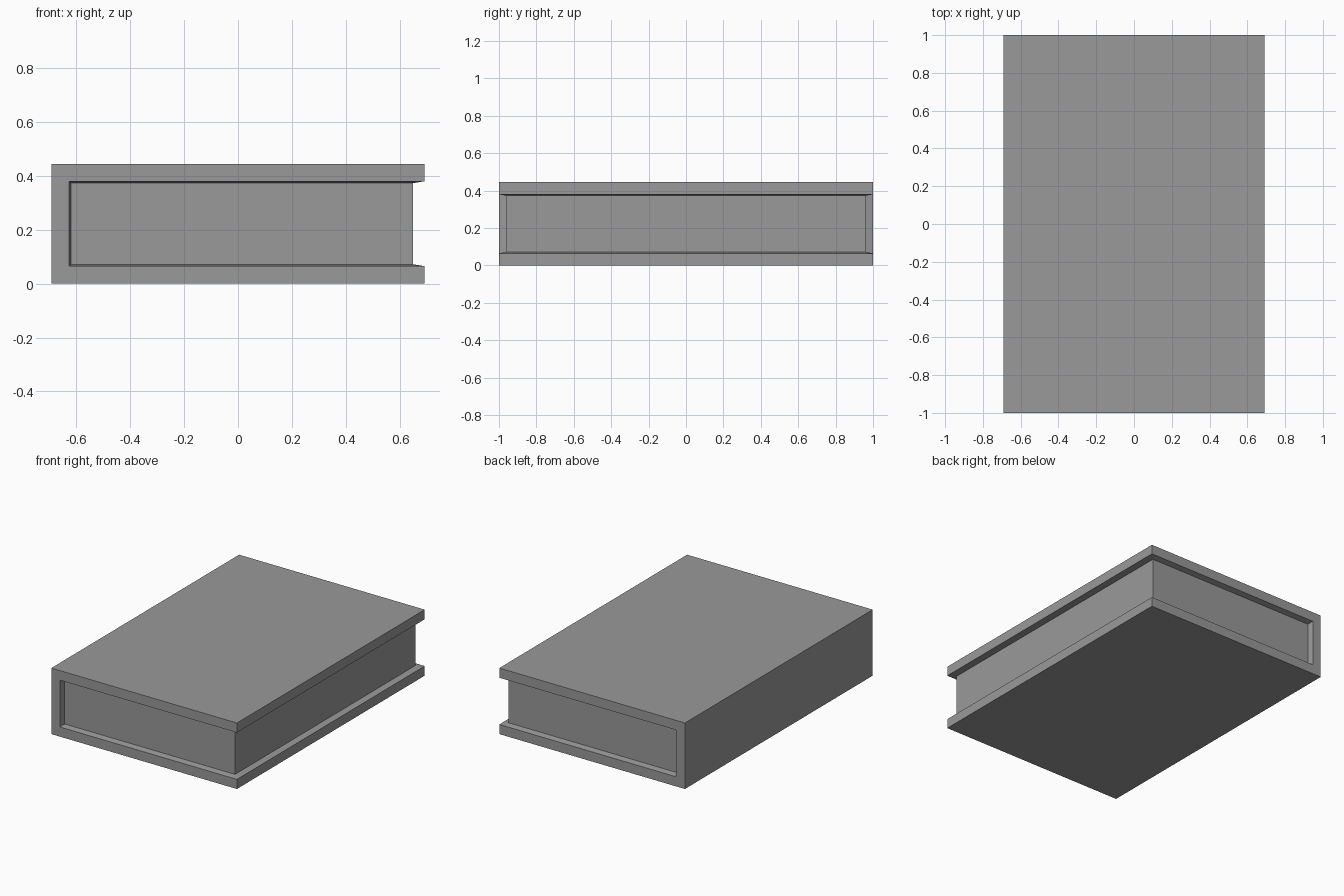
import bpy
import bmesh

cube = bpy.data.objects.get("Cube")
if cube:
    bpy.data.objects.remove(cube, do_unlink=True)

HALF_X, HALF_Y, HEIGHT = 0.692, 1.0, 0.445      # outer size
BOARD = 0.065                                   # cover board thickness at its rim
TAPER = 0.007                                   # slope of the cover's inside rim
PAGE_X, PAGE_Y = 0.65, 0.96                     # page block edges

grey = bpy.data.materials.new("plain grey")
grey.use_nodes = True
grey.diffuse_color = (0.32, 0.32, 0.32, 1)
grey.node_tree.nodes["Principled BSDF"].inputs["Base Color"].default_value = grey.diffuse_color


def add_object(name, bm):
    bmesh.ops.recalc_face_normals(bm, faces=bm.faces)
    mesh = bpy.data.meshes.new(name)
    bm.to_mesh(mesh)
    bm.free()
    mesh.materials.append(grey)
    obj = bpy.data.objects.new(name, mesh)
    bpy.context.collection.objects.link(obj)


def cover_section(bm, y, taper):
    """C-shaped cross-section, open towards +x."""
    rim, inner = BOARD, BOARD + taper
    spine = -HALF_X + inner
    lower = [(-HALF_X, 0), (HALF_X, 0), (HALF_X, rim), (PAGE_X, inner), (spine, inner)]
    upper = [(x, HEIGHT - z) for x, z in reversed(lower)]
    return [bm.verts.new((x, y, z)) for x, z in lower + upper]


# Cover: two boards and a spine, lofted through four sections
bm = bmesh.new()
sections = [cover_section(bm, y, t) for y, t in
            ((-HALF_Y, 0), (-PAGE_Y, TAPER), (PAGE_Y, TAPER), (HALF_Y, 0))]
for a, b in zip(sections, sections[1:]):
    for i in range(len(a)):
        j = (i + 1) % len(a)
        bm.faces.new((a[i], a[j], b[j], b[i]))
for end in (sections[0], sections[-1]):
    bm.faces.new(end)
add_object("cover", bm)

# Page block, set back from the rim on its three open sides
bm = bmesh.new()
bmesh.ops.create_cube(bm, size=1)
left = -HALF_X + BOARD + TAPER
low = BOARD + TAPER
for v in bm.verts:
    v.co = (PAGE_X if v.co.x > 0 else left,
            PAGE_Y if v.co.y > 0 else -PAGE_Y,
            HEIGHT - low if v.co.z > 0 else low)
add_object("page_block", bm)
